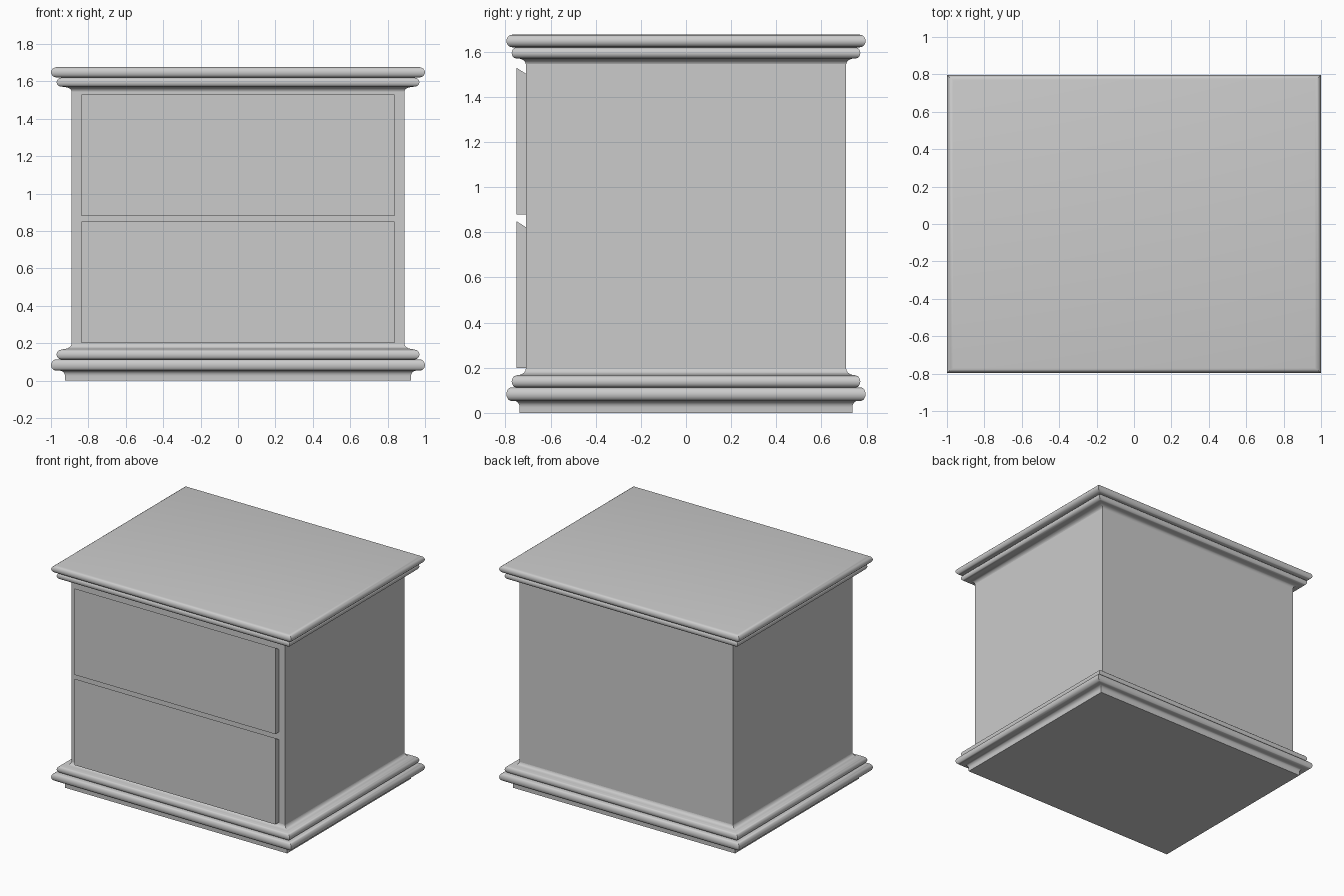
import bpy, bmesh, math

if "Cube" in bpy.data.objects:
    bpy.data.objects.remove(bpy.data.objects["Cube"])

BODY_X, BODY_Y = 0.89, 0.71      # half sizes of the cabinet body


def finish(name, bm):
    bmesh.ops.recalc_face_normals(bm, faces=bm.faces)
    mesh = bpy.data.meshes.new(name)
    bm.to_mesh(mesh)
    bm.free()
    obj = bpy.data.objects.new(name, mesh)
    bpy.context.collection.objects.link(obj)
    bpy.ops.object.select_all(action='DESELECT')
    obj.select_set(True)
    bpy.context.view_layer.objects.active = obj
    bpy.ops.object.shade_smooth_by_angle(angle=math.radians(40))
    return obj


def mitred(name, profile, cap_bottom=False, cap_top=False):
    """Sweep an (overhang, height) profile round the rectangular body."""
    bm = bmesh.new()
    rings = []
    for o, z in profile:
        x, y = BODY_X + o, BODY_Y + o * 0.78
        rings.append([bm.verts.new((sx * x, sy * y, z))
                      for sx, sy in ((-1, -1), (1, -1), (1, 1), (-1, 1))])
    for a, b in zip(rings, rings[1:]):
        for i in range(4):
            j = (i + 1) % 4
            bm.faces.new((a[i], a[j], b[j], b[i]))
    if cap_bottom:
        bm.faces.new(rings[0][::-1])
    if cap_top:
        bm.faces.new(rings[-1])
    return finish(name, bm)


def arc(o, z, ro, rz, start, end, n=8):
    angles = [math.radians(start + (end - start) * i / n) for i in range(n + 1)]
    return [(o + ro * math.cos(a), z + rz * math.sin(a)) for a in angles]


# Base: plinth, large bead, small bead, cove up to the body
base = [(0.035, 0.0), (0.035, 0.025)]
base += arc(0.063, 0.025, 0.028, 0.028, 180, 90, 4)[1:]
base += arc(0.082, 0.083, 0.028, 0.03, -90, 90)
base += arc(0.055, 0.139, 0.025, 0.026, -90, 90)
base += arc(0.05, 0.195, 0.05, 0.028, 270, 180, 5)
mitred("base_moulding", base, cap_bottom=True)

# Body walls
mitred("cabinet_body", [(0.0, 0.195), (0.0, 1.545)])

# Top: cove, small bead, large bead with the flat table top
top = arc(0.05, 1.545, 0.05, 0.026, 180, 90, 5)
top += arc(0.055, 1.595, 0.025, 0.024, -90, 90)
top += arc(0.077, 1.648, 0.033, 0.028, -90, 90)
mitred("top_moulding", top, cap_top=True)


# Drawer fronts with a sloped finger grip along the top edge
def drawer(name, z0, z1):
    bm = bmesh.new()
    section = [(-0.705, z0), (-0.752, z0), (-0.752, z1), (-0.705, z1 - 0.03)]
    left, right = ([bm.verts.new((x, y, z)) for y, z in section]
                   for x in (-0.837, 0.837))
    bm.faces.new(left)
    bm.faces.new(right[::-1])
    for i in range(4):
        j = (i + 1) % 4
        bm.faces.new((left[i], right[i], right[j], left[j]))
    finish(name, bm)


drawer("lower_drawer", 0.20, 0.85)
drawer("upper_drawer", 0.88, 1.53)
